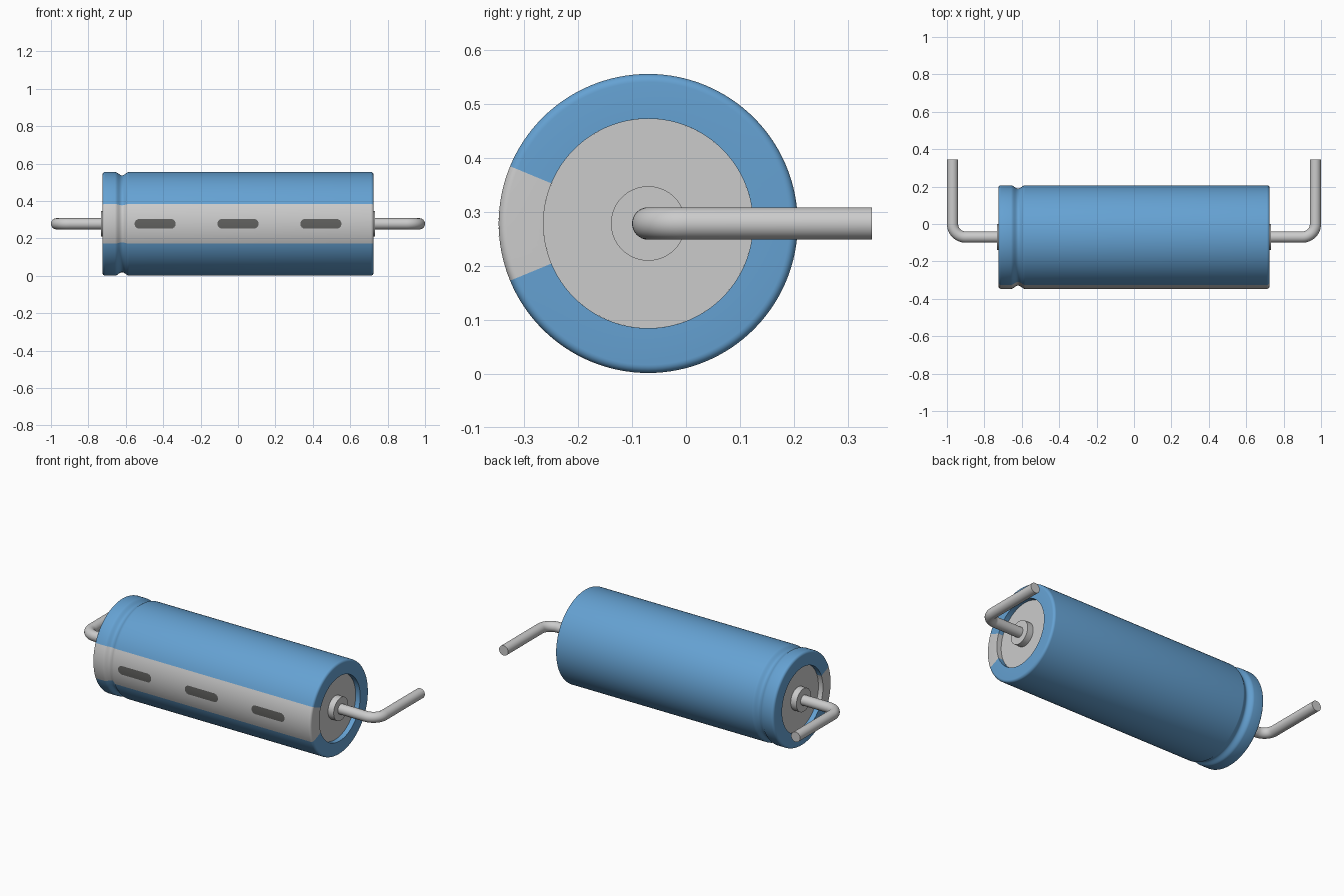
import bpy, bmesh, math

if "Cube" in bpy.data.objects:
    bpy.data.objects.remove(bpy.data.objects["Cube"])

CY, CZ = -0.07, 0.278      # body axis
R, HALF = 0.277, 0.725     # sleeve radius, half length
DISC_R, RECESS = 0.194, 0.03
STRIPE = math.radians(22.5)


def material(name, rgb):
    m = bpy.data.materials.new(name)
    m.diffuse_color = (*rgb, 1)
    m.use_nodes = True
    m.node_tree.nodes["Principled BSDF"].inputs["Base Color"].default_value = m.diffuse_color
    return m


def finish(name, bm, mat=None):
    bmesh.ops.recalc_face_normals(bm, faces=bm.faces)
    me = bpy.data.meshes.new(name)
    bm.to_mesh(me)
    bm.free()
    ob = bpy.data.objects.new(name, me)
    bpy.context.collection.objects.link(ob)
    if mat:
        me.materials.append(mat)
    bpy.ops.object.select_all(action='DESELECT')
    bpy.context.view_layer.objects.active = ob
    ob.select_set(True)
    bpy.ops.object.shade_smooth_by_angle(angle=math.radians(30))
    return ob


def lathe(name, profile, a0, a1, steps, mat=None):
    """Revolve (x, radius) points about the body axis; angle 0 faces front."""
    bm = bmesh.new()
    rings = []
    for i in range(steps + 1):
        a = a0 + (a1 - a0) * i / steps
        rings.append([bm.verts.new((x, CY - r * math.cos(a), CZ + r * math.sin(a)))
                      for x, r in profile])
    for p, q in zip(rings, rings[1:]):
        for j in range(len(profile) - 1):
            bm.faces.new((p[j], p[j + 1], q[j + 1], q[j]))
    bmesh.ops.remove_doubles(bm, verts=bm.verts, dist=1e-5)
    return finish(name, bm, mat)


blue = material("sleeve_blue", (0.13, 0.36, 0.65))
dark = material("mark_grey", (0.12, 0.12, 0.115))

# Sleeve profile: recess wall, rounded rims, crimp groove near the left end
F = 0.015
rim = [(HALF - F + F * math.cos(t), R - F + F * math.sin(t))
       for t in [math.pi / 2 * i / 6 for i in range(7)]]
groove = []
for i in range(17):
    u = -1 + i / 8
    groove.append((-0.62 + 0.038 * u, R - 0.009 * (1 + math.cos(math.pi * u))))
profile = [(-HALF + RECESS, DISC_R), (-HALF, DISC_R)]
profile += [(-x, r) for x, r in rim] + groove
profile += rim[::-1] + [(HALF, DISC_R), (HALF - RECESS, DISC_R)]

lathe("sleeve", profile, STRIPE, 2 * math.pi - STRIPE, 112, blue)
lathe("polarity_stripe", profile, -STRIPE, STRIPE, 16)

# Dash marks wrapped onto the stripe
for k, cx in enumerate((-0.443, 0, 0.443)):
    bm = bmesh.new()
    h, half, r = 0.026, 0.11, R + 0.001
    ts = [math.pi / 2 * i / 8 for i in range(9)]
    cols = [(-half + h - h * math.cos(t), h * math.sin(t)) for t in ts]
    cols += [(-x, z) for x, z in reversed(cols)]
    rows = [[bm.verts.new((cx + x, CY - math.sqrt(r * r - (z * v) ** 2), CZ + z * v))
             for v in (-1, -0.5, 0, 0.5, 1)] for x, z in cols]
    for p, q in zip(rows, rows[1:]):
        for j in range(4):
            bm.faces.new((p[j], q[j], q[j + 1], p[j + 1]))
    bmesh.ops.remove_doubles(bm, verts=bm.verts, dist=1e-5)
    bmesh.ops.dissolve_degenerate(bm, edges=bm.edges, dist=1e-6)
    finish(f"dash_mark_{k + 1}", bm, dark)

for side, s in (("left", -1), ("right", 1)):
    # End disc with raised boss
    face, boss = HALF - RECESS, 0.733
    lathe(f"end_disc_{side}",
          [(s * face, DISC_R), (s * face, 0.069), (s * boss, 0.069), (s * boss, 0)],
          0, 2 * math.pi, 96)

    # Bent wire lead: straight out, quarter bend, then towards the back
    b, w = 0.07, 0.03
    path = [(0.70, CY, 0)]
    path += [(0.97 - b + b * math.sin(t), CY + b - b * math.cos(t), t)
             for t in [math.pi / 2 * i / 12 for i in range(13)]]
    path += [(0.97, 0.345, math.pi / 2)]
    bm = bmesh.new()
    rings = []
    for x, y, t in path:
        ring = []
        for i in range(32):
            a = 2 * math.pi * i / 32
            d = w * math.cos(a)
            ring.append(bm.verts.new((s * (x + d * math.sin(t)), y - d * math.cos(t),
                                      CZ + w * math.sin(a))))
        rings.append(ring)
    for p, q in zip(rings, rings[1:]):
        for i in range(32):
            j = (i + 1) % 32
            bm.faces.new((p[i], p[j], q[j], q[i]))
    bm.faces.new(rings[0])
    bm.faces.new(rings[-1])
    finish(f"wire_lead_{side}", bm)
